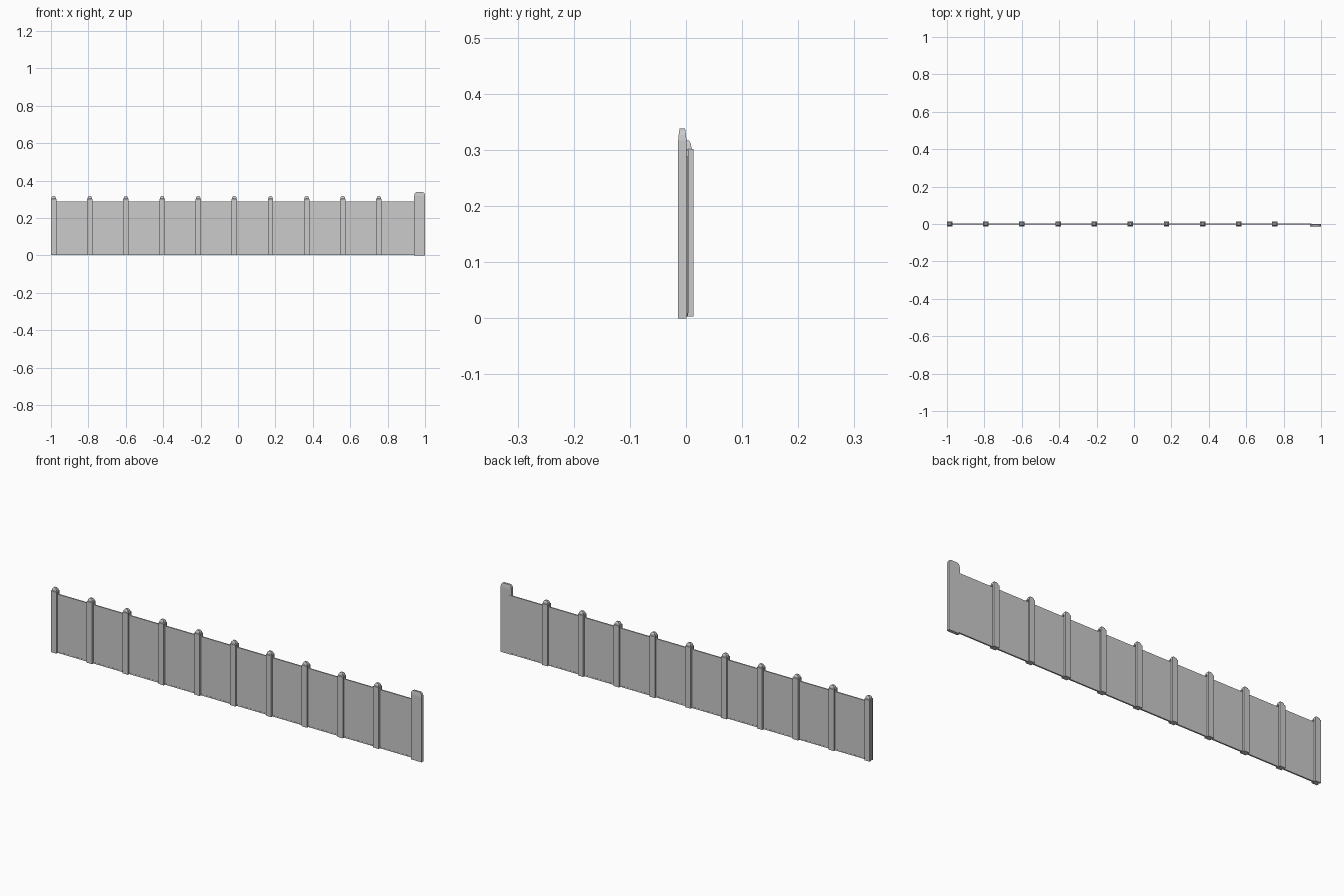
import bpy, bmesh

if "Cube" in bpy.data.objects:
    bpy.data.objects.remove(bpy.data.objects["Cube"])


def make_object(name, bm):
    bmesh.ops.recalc_face_normals(bm, faces=bm.faces)
    mesh = bpy.data.meshes.new(name)
    bm.to_mesh(mesh)
    bm.free()
    obj = bpy.data.objects.new(name, mesh)
    bpy.context.collection.objects.link(obj)
    return obj


def box(name, x0, x1, y0, y1, z0, z1):
    bm = bmesh.new()
    bmesh.ops.create_cube(bm, size=1)
    for v in bm.verts:
        v.co.x = x0 if v.co.x < 0 else x1
        v.co.y = y0 if v.co.y < 0 else y1
        v.co.z = z0 if v.co.z < 0 else z1
    return make_object(name, bm)


def loft(name, cx, cy, outline, levels):
    """Stack scaled copies of an outline; levels are (scale x, scale y, z)."""
    bm = bmesh.new()
    rings = [[bm.verts.new((cx + x * sx, cy + y * sy, z)) for x, y in outline]
             for sx, sy, z in levels]
    n = len(outline)
    for low, high in zip(rings, rings[1:]):
        for i in range(n):
            j = (i + 1) % n
            bm.faces.new((low[i], low[j], high[j], high[i]))
    bm.faces.new(rings[0])
    bm.faces.new(rings[-1])
    return make_object(name, bm)


RECT = [(-1, -1), (1, -1), (1, 1), (-1, 1)]
# slotted post section: an H with grooves that hold the panels
H_HALF = [(1, -1), (1, -0.28), (0.55, -0.28), (0.55, 0.28), (1, 0.28), (1, 1)]
H_SECTION = H_HALF + [(-x, -y) for x, y in H_HALF]

HW, HD = 0.0145, 0.0132
STEP = 0.1932
xs = [-0.9855 + STEP * i for i in range(10)]

# slotted posts with stepped caps
for x in xs:
    loft("post", x, 0, H_SECTION, [(HW, HD, 0.003), (HW, HD, 0.302)])
    loft("post_cap", x, 0, RECT, [(HW, HD, 0.300), (HW * 0.85, HD * 0.75, 0.303),
                                  (HW * 0.75, HD * 0.65, 0.311),
                                  (HW * 0.42, HD * 0.4, 0.317)])

# infill panels, each with a narrow base strip, seated in the post grooves
for x, x_next in zip(xs, xs[1:] + [0.958]):
    a, b = x + HW * 0.55, x_next - HW * 0.55
    box("panel", a, b, -0.003, 0.003, 0.004, 0.289)
    box("base_strip", x + HW, x_next - HW, -0.0036, 0.0036, 0.003, 0.009)

# wide end post with a tapered, rounded top
loft("end_post", 0.971, -0.0065, RECT,
     [(0.029, 0.0075, 0), (0.029, 0.0075, 0.317), (0.0275, 0.0065, 0.327),
      (0.024, 0.0055, 0.334), (0.019, 0.005, 0.338)])
